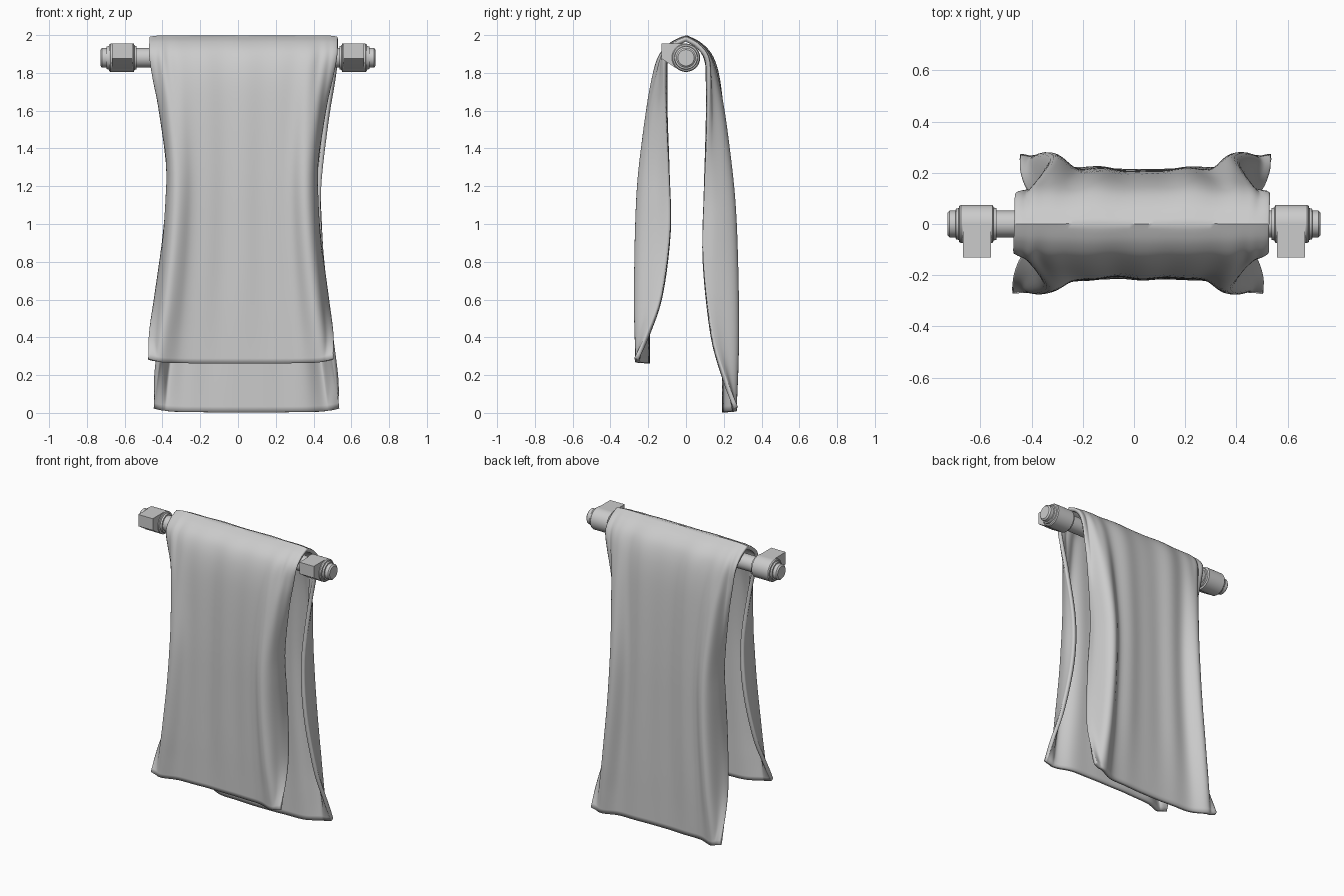
import bpy, bmesh, math
from mathutils import Vector

if "Cube" in bpy.data.objects:
    bpy.data.objects.remove(bpy.data.objects["Cube"])

ROD_Z = 1.88


def finish(name, bm, angle=35):
    bmesh.ops.recalc_face_normals(bm, faces=bm.faces)
    me = bpy.data.meshes.new(name)
    bm.to_mesh(me)
    bm.free()
    ob = bpy.data.objects.new(name, me)
    bpy.context.collection.objects.link(ob)
    bpy.ops.object.select_all(action='DESELECT')
    ob.select_set(True)
    bpy.context.view_layer.objects.active = ob
    bpy.ops.object.shade_smooth_by_angle(angle=math.radians(angle))
    return ob


def lathe_x(name, profile, seg=32):
    """Revolve (x, radius) points around the rod axis, with capped ends."""
    bm = bmesh.new()
    rings = []
    for x, r in profile:
        rings.append([bm.verts.new((x, r * math.cos(a), ROD_Z + r * math.sin(a)))
                      for a in (2 * math.pi * i / seg for i in range(seg))])
    for a, b in zip(rings, rings[1:]):
        for i in range(seg):
            j = (i + 1) % seg
            bm.faces.new((a[i], a[j], b[j], b[i]))
    bm.faces.new(rings[0])
    bm.faces.new(rings[-1])
    return finish(name, bm)


def spline(pts, t):
    """Catmull-Rom through equally spaced control points, t in 0..1."""
    n = len(pts) - 1
    f = min(max(t, 0), 1) * n
    i = min(int(f), n - 1)
    f -= i
    p1, p2 = pts[i], pts[i + 1]
    p0 = pts[i - 1] if i else 2 * p1 - p2
    p3 = pts[i + 2] if i + 2 <= n else 2 * p2 - p1
    return 0.5 * (2 * p1 + (p2 - p0) * f + (2 * p0 - 5 * p1 + 4 * p2 - p3) * f * f
                  + (3 * p1 - p0 - 3 * p2 + p3) * f ** 3)


# Rod with bevelled tips
lathe_x("rod", [(-.728, .043), (-.72, .052), (.72, .052), (.728, .043)])

# Wall brackets: collar ring and block with sloped underside
for side, s in (("left", -1), ("right", 1)):
    lathe_x(side + "_collar", [(s * x, r) for x, r in (
        (.537, .05), (.537, .062), (.548, .064), (.552, .075), (.675, .075),
        (.682, .07), (.684, .062), (.695, .06), (.697, .05))])
    bm = bmesh.new()
    outline = [(-.13, 1.955), (-.13, 1.875), (-.035, 1.814), (0, 1.806), (0, 1.955)]
    face = bm.faces.new([bm.verts.new((s * .558, y, z)) for y, z in outline])
    ext = bmesh.ops.extrude_face_region(bm, geom=[face])
    bmesh.ops.translate(bm, vec=(s * .11, 0, 0),
                        verts=[v for v in ext["geom"] if isinstance(v, bmesh.types.BMVert)])
    finish(side + "_bracket_block", bm, 20)

# Towel levels: height above hem (0..1), centre y, ridge x, ridge y, edge x, edge y
LEVELS = [Vector(l) for l in (
    (1.000, .000, .400, .000, .495, .000),
    (.980, .070, .400, .068, .495, .060),
    (.945, .125, .400, .122, .492, .105),
    (.880, .160, .385, .160, .470, .110),
    (.770, .180, .365, .200, .430, .105),
    (.580, .195, .345, .245, .388, .090),
    (.400, .200, .355, .262, .405, .085),
    (.200, .203, .385, .268, .450, .130),
    (.080, .203, .405, .262, .480, .200),
    (.000, .203, .410, .252, .490, .262))]
COLS, ROWS, TOP = 72, 45, 1.987


def towel_point(u, t, sign, bottom, cx):
    h, cy, rx, ry, ex, ey = spline6(t)
    # across the width: centre, flat part, outward ridge, curled edge
    half = [Vector((0, cy)), Vector((rx * .42, cy + .004)),
            Vector((rx * .78, cy + (ry - cy) * .25)), Vector((rx, ry)),
            Vector(((rx + ex) / 2 + .022 * (1 - abs(2 * h - 1)), (ry + ey) / 2)),
            Vector((ex, ey))]
    mirror = [Vector((-p.x, p.y)) for p in half[:0:-1]]
    p = spline(mirror + half, u)
    w = min(1, 4 * t) * min(1, 3 * h + .2)
    ripple = .004 * w * math.sin(31 * u + 2 * sign) + .003 * w * math.sin(53 * u)
    d = abs(2 * u - 1)
    z = bottom + (TOP - bottom) * h + .025 * d ** 3 * (1 - h) ** 3 - .008 * d ** 8 * h ** 12
    return (p.x + cx * 1.0, sign * (p.y + ripple), z)


def spline6(t):
    cols = [[Vector((l[k], 0)) for l in LEVELS] for k in range(6)]
    return [spline(c, t).x for c in cols]


# Towel: long sheet running up the front, over the rod and down the back
bm = bmesh.new()
rows = []
for r in range(-ROWS, ROWS + 1):
    sign, bottom = (-1, .262) if r < 0 else (1, .003)
    cx = .03 + .015 * r / ROWS
    rows.append([bm.verts.new(towel_point(c / COLS, abs(r) / ROWS, sign, bottom, cx))
                 for c in range(COLS + 1)])
for a, b in zip(rows, rows[1:]):
    for c in range(COLS):
        bm.faces.new((a[c], a[c + 1], b[c + 1], b[c]))
towel = finish("towel", bm, 50)
solid = towel.modifiers.new("thickness", 'SOLIDIFY')
solid.thickness = .024
solid.offset = 0
